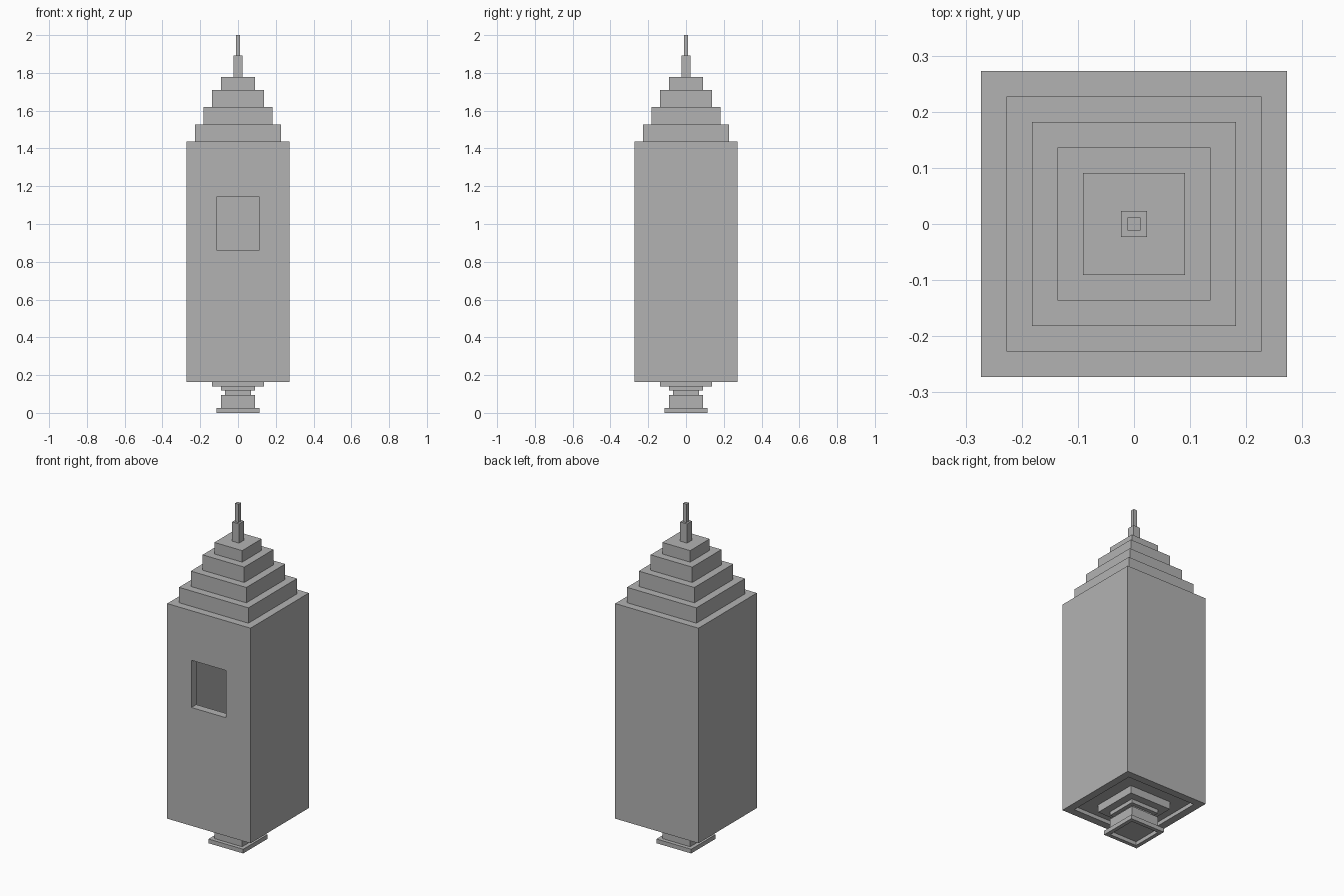
import bpy

cube = bpy.data.objects.get("Cube")
if cube:
    bpy.data.objects.remove(cube, do_unlink=True)

U = 1 / 22          # one building block
BODY_Z = 3.6        # underside of the main tower, in blocks
BODY_H = 28

stone = bpy.data.materials.new("grey stone")
stone.use_nodes = True
colour = (0.45, 0.45, 0.45, 1)
stone.diffuse_color = colour
stone.node_tree.nodes["Principled BSDF"].inputs["Base Color"].default_value = colour


def box(name, half_x, z0, z1, half_y=None, y=0):
    """Flat-sided block, measured in building blocks."""
    half_y = half_x if half_y is None else half_y
    bpy.ops.mesh.primitive_cube_add(size=2, location=(0, y * U, (z0 + z1) / 2 * U))
    obj = bpy.context.object
    obj.name = name
    obj.scale = (half_x * U, half_y * U, (z1 - z0) / 2 * U)
    bpy.ops.object.transform_apply(location=True, rotation=False, scale=True)
    obj.data.materials.append(stone)
    return obj


def cut(target, cutter):
    """Carve the cutter out of the target, then discard it."""
    cutter.hide_render = True
    mod = target.modifiers.new("cut", "BOOLEAN")
    mod.operation = "DIFFERENCE"
    mod.solver = "EXACT"
    mod.object = cutter
    bpy.context.view_layer.objects.active = target
    bpy.ops.object.modifier_apply(modifier=mod.name)
    bpy.data.objects.remove(cutter, do_unlink=True)


# Hollow main tower with a front window opening
top = BODY_Z + BODY_H
tower = box("tower_walls", 6, BODY_Z, top)
cut(tower, box("room_cutter", 5, BODY_Z - 1, top - 1))
cut(tower, box("window_cutter", 2.5, 19, 25.15, half_y=0.8, y=-5.6))

# Floor set slightly up inside the walls
floor_z = BODY_Z + 0.5
box("tower_floor", 5, floor_z, floor_z + 0.5)

# Stepped crown and spire
z = top
for name, half, height in (
    ("crown_step_1", 5, 2), ("crown_step_2", 4, 2), ("crown_step_3", 3, 2),
    ("crown_step_4", 2, 1.5), ("spire_base", 0.5, 2.5), ("spire_tip", 0.25, 2.4),
):
    box(name, half, z, z + height)
    z += height

# Stepped pedestal below the tower
box("pedestal_top", 3, BODY_Z - 0.5, floor_z)
box("pedestal_collar", 2, BODY_Z - 1, BODY_Z - 0.5)
box("pedestal_neck", 1.5, BODY_Z - 1.5, BODY_Z - 1)
box("pedestal_column", 2, 0.5, BODY_Z - 1.5)

# Foot rim, open underneath
foot = box("foot_rim", 2.5, 0, 0.55)
cut(foot, box("foot_cutter", 2, -1, 1))
